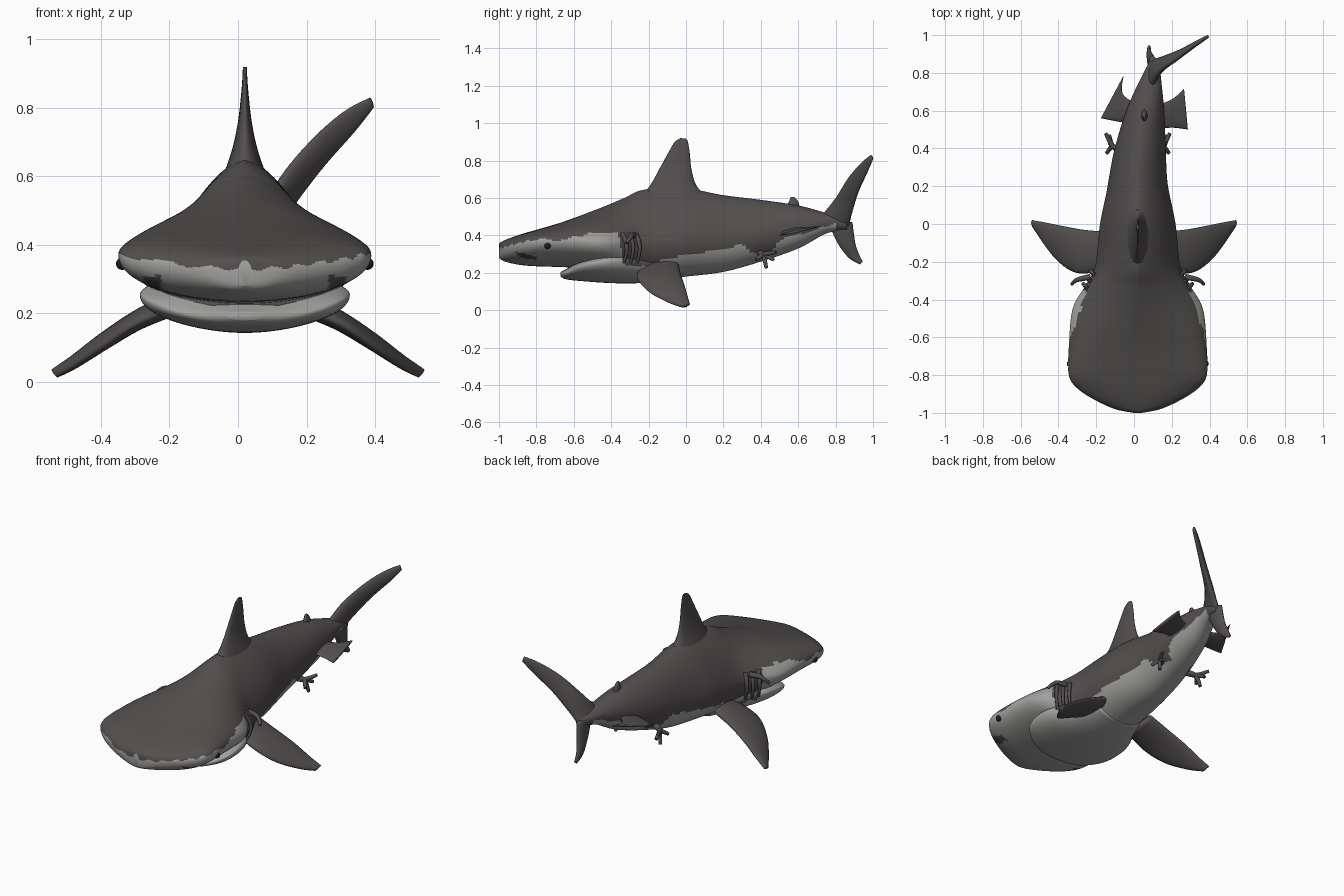
import bpy, bmesh, math
from mathutils import Vector

cube = bpy.data.objects.get("Cube")
if cube:
    bpy.data.objects.remove(cube, do_unlink=True)


def material(name, rgb):
    mat = bpy.data.materials.new(name)
    mat.use_nodes = True
    mat.diffuse_color = (*rgb, 1)
    mat.node_tree.nodes["Principled BSDF"].inputs["Base Color"].default_value = (*rgb, 1)
    return mat


DARK = material("dark grey skin", (0.085, 0.077, 0.076))
LIGHT = material("pale belly", (0.36, 0.36, 0.35))
BLACK = material("black eye", (0.015, 0.015, 0.015))


def spline(rows, steps):
    """Smooth interpolation through rows of numbers."""
    out = []
    for i in range(len(rows) - 1):
        quad = [rows[max(0, min(len(rows) - 1, i + k))] for k in (-1, 0, 1, 2)]
        for s in range(steps):
            t = s / steps
            out.append([b + t * ((c - a) + t * ((2 * a - 5 * b + 4 * c - d)
                        + t * (3 * (b - c) + d - a))) / 2 for a, b, c, d in zip(*quad)])
    return out + [list(rows[-1])]


def skin(name, rings, mats, rule=None):
    """Join rings of points into a closed smooth object."""
    bm = bmesh.new()
    loops = [[bm.verts.new(p) for p in ring] for ring in rings]
    n = len(loops[0])
    for a, b in zip(loops, loops[1:]):
        for i in range(n):
            j = (i + 1) % n
            bm.faces.new((a[i], a[j], b[j], b[i]))
    bm.faces.new(loops[0])
    bm.faces.new(loops[-1])
    bmesh.ops.recalc_face_normals(bm, faces=bm.faces)
    for f in bm.faces:
        f.smooth = True
        if rule:
            f.material_index = rule(f.calc_center_median())
    mesh = bpy.data.meshes.new(name)
    bm.to_mesh(mesh)
    bm.free()
    for m in mats:
        mesh.materials.append(m)
    obj = bpy.data.objects.new(name, mesh)
    bpy.context.collection.objects.link(obj)
    return obj


def centre_x(y):
    return 0.02 + 0.17 * max(0, y - 0.2) ** 1.6


def hull(name, stations, mats, rule=None, steps=10, sides=80):
    """Stations: y, half width, top, widest height, bottom, upper roundness."""
    rings = []
    for y, w, top, mid, low, n in spline(stations, steps):
        ring = []
        for k in range(sides):
            t = math.tau * k / sides
            c, s = math.cos(t), math.sin(t)
            e = 2 / n if s > 0 else 1
            x = math.copysign(abs(c) ** e, c) * w
            z = (top - mid) * s ** e if s > 0 else (mid - low) * s
            ring.append((centre_x(y) + x, y, mid + z))
        rings.append(ring)
    return skin(name, rings, mats, rule)


def fin(name, lead, trail, thick, tip, power=1, flip=1, steps=6, sides=20):
    """Blade with lens sections between a leading and a trailing edge."""
    a = [Vector((p[0] * flip, *p[1:])) for p in spline(lead, steps)]
    b = [Vector((p[0] * flip, *p[1:])) for p in spline(trail, steps)]
    mids = [(p + q) / 2 for p, q in zip(a, b)]
    rings, last = [], len(a) - 1
    for i, m in enumerate(mids):
        span = mids[min(i + 1, last)] - mids[max(i - 1, 0)]
        chord = (b[i] - a[i]) / 2
        normal = chord.cross(span).normalized()
        h = tip + (thick - tip) * (1 - i / last) ** power
        rings.append([m + chord * math.cos(t) + normal * h * math.sin(t)
                      for t in (math.tau * k / sides for k in range(sides))])
    return skin(name, rings, [DARK])


def tube(name, points, radius, mat):
    curve = bpy.data.curves.new(name, "CURVE")
    curve.dimensions = "3D"
    curve.bevel_depth = radius
    curve.bevel_resolution = 3
    curve.use_fill_caps = True
    path = spline(points, 5)
    line = curve.splines.new("POLY")
    line.points.add(len(path) - 1)
    for i, p in enumerate(path):
        line.points[i].co = (*p, 1)
        line.points[i].radius = 1 - 0.5 * i / len(path)
    curve.materials.append(mat)
    bpy.context.collection.objects.link(bpy.data.objects.new(name, curve))


# Height of the border between dark back and pale belly along the body
BORDER = [(-1, .33), (-.87, .365), (-.78, .38), (-.65, .375), (-.5, .42), (-.36, .41),
          (-.33, .24), (-.17, .24), (-.1, .28), (.1, .31), (.3, .35), (.36, .3),
          (.46, .3), (.5, .38), (.7, .43), (.8, .47), (.83, .3), (2, .3)]


def belly(p):
    side = abs(p.x - 0.02)
    if p.y < -0.8 and abs(side - 0.27) < 0.025 and 0.255 < p.z < 0.31:
        return 0  # nostril patch
    for (y0, z0), (y1, z1) in zip(BORDER, BORDER[1:]):
        if p.y <= y1:
            edge = z0 + (z1 - z0) * (p.y - y0) / (y1 - y0)
            return int(p.z < edge + 0.005 * math.sin(p.x * 70 + p.y * 50))
    return 0


# Body and broad flat head
hull("body", [
    (-1, .02, .355, .32, .28, 2), (-.98, .12, .37, .33, .265, 2),
    (-.93, .23, .39, .34, .25, 2.2), (-.87, .32, .41, .35, .24, 2.4),
    (-.8, .365, .43, .365, .235, 2.6), (-.65, .365, .475, .37, .23, 2.1),
    (-.45, .345, .55, .36, .22, 1.5), (-.33, .28, .6, .36, .18, 1.4),
    (-.22, .225, .645, .36, .155, 1.4), (0, .2, .65, .37, .18, 1.5),
    (.2, .16, .615, .38, .205, 1.7), (.4, .135, .59, .41, .26, 1.8),
    (.6, .1, .56, .44, .33, 2), (.75, .06, .52, .47, .41, 2),
    (.86, .025, .49, .46, .43, 2)], [DARK, LIGHT], belly)

# Lower jaw and the dark inside of the mouth
hull("lower_jaw", [
    (-.67, .06, .205, .195, .18, 2), (-.64, .18, .22, .2, .165, 2),
    (-.55, .29, .27, .24, .155, 2), (-.4, .3, .32, .26, .145, 2),
    (-.25, .23, .3, .25, .145, 2), (-.1, .15, .28, .22, .165, 2)], [DARK, LIGHT], belly)
hull("mouth_lining", [
    (-.63, .1, .25, .22, .19, 2), (-.55, .25, .28, .245, .2, 2),
    (-.4, .28, .34, .28, .2, 2)], [DARK])

# Fins on the back
fin("dorsal_fin",
    [(.02, -.25, .6), (.02, -.19, .67), (.02, -.14, .76), (.02, -.09, .85), (.02, -.06, .9), (.02, -.03, .92)],
    [(.02, .14, .58), (.02, .06, .66), (.02, .03, .75), (.02, .02, .84), (.02, .01, .9), (.02, 0, .918)],
    .075, .006, power=3)
fin("second_dorsal_fin", [(.055, .53, .54), (.055, .55, .58), (.055, .56, .605)],
    [(.055, .61, .54), (.055, .6, .58), (.055, .58, .605)], .02, .006)

# Tail fin, swept to one side
fin("tail_upper_lobe",
    [(.09, .72, .5), (.13, .8, .6), (.22, .87, .71), (.31, .94, .79), (.385, .99, .83)],
    [(.1, .87, .44), (.17, .89, .53), (.25, .92, .63), (.34, .965, .73), (.395, .995, .8)],
    .03, .008)
fin("tail_lower_lobe",
    [(.1, .76, .47), (.09, .81, .36), (.08, .87, .28), (.08, .93, .245)],
    [(.1, .89, .47), (.09, .905, .36), (.08, .925, .3), (.08, .945, .26)], .025, .008)

# Pelvic fins, slightly uneven because the tail bends
fin("left_pelvic_fin", [(.1, .5, .42), (.2, .51, .41), (.285, .5, .4)],
    [(.1, .62, .44), (.2, .66, .44), (.265, .715, .45)], .014, .007)
fin("right_pelvic_fin", [(-.01, .53, .42), (-.1, .545, .41), (-.175, .56, .4)],
    [(.02, .63, .44), (-.06, .69, .44), (-.055, .785, .45)], .014, .007)

# Paired parts
for side, flip in (("left", 1), ("right", -1)):
    fin(side + "_pectoral_fin",
        [(.16, -.25, .23), (.3, -.26, .17), (.4, -.2, .1), (.48, -.1, .045), (.53, -.02, .015)],
        [(.16, -.04, .25), (.27, -.03, .2), (.38, -.01, .14), (.48, .01, .07), (.54, .02, .035)],
        .035, .011, flip=flip)

    def at(x, y, z):
        return (0.02 + flip * x, y, z)

    # Gill folds with a small hooked tip
    for k in range(3):
        y = -0.34 + k * 0.035
        w = 0.285 - k * 0.018
        tube(f"{side}_gill_{k}", [at(w - .02, y, .41), at(w, y + .02, .36),
                                  at(w, y + .02, .3), at(w - .03, y, .23)], .013, DARK)
    tube(side + "_gill_hook", [at(.25, -.28, .4), at(.3, -.29, .4),
                               at(.33, -.3, .385), at(.35, -.32, .36)], .016, DARK)

    # Small fingered growth under the belly
    for k, end in enumerate([(.17, .48, .31), (.15, .43, .225), (.165, .375, .27), (.15, .47, .27)]):
        tube(f"{side}_belly_finger_{k}", [at(.07, .38, .31), at(.13, .41, .3), at(*end)], .017, DARK)

    # Eyes
    bpy.ops.mesh.primitive_uv_sphere_add(segments=20, ring_count=12, radius=0.018,
                                         location=at(.358, -.74, .345))
    eye = bpy.context.object
    eye.name = side + "_eye"
    eye.data.materials.append(BLACK)
    bpy.ops.object.shade_smooth()
